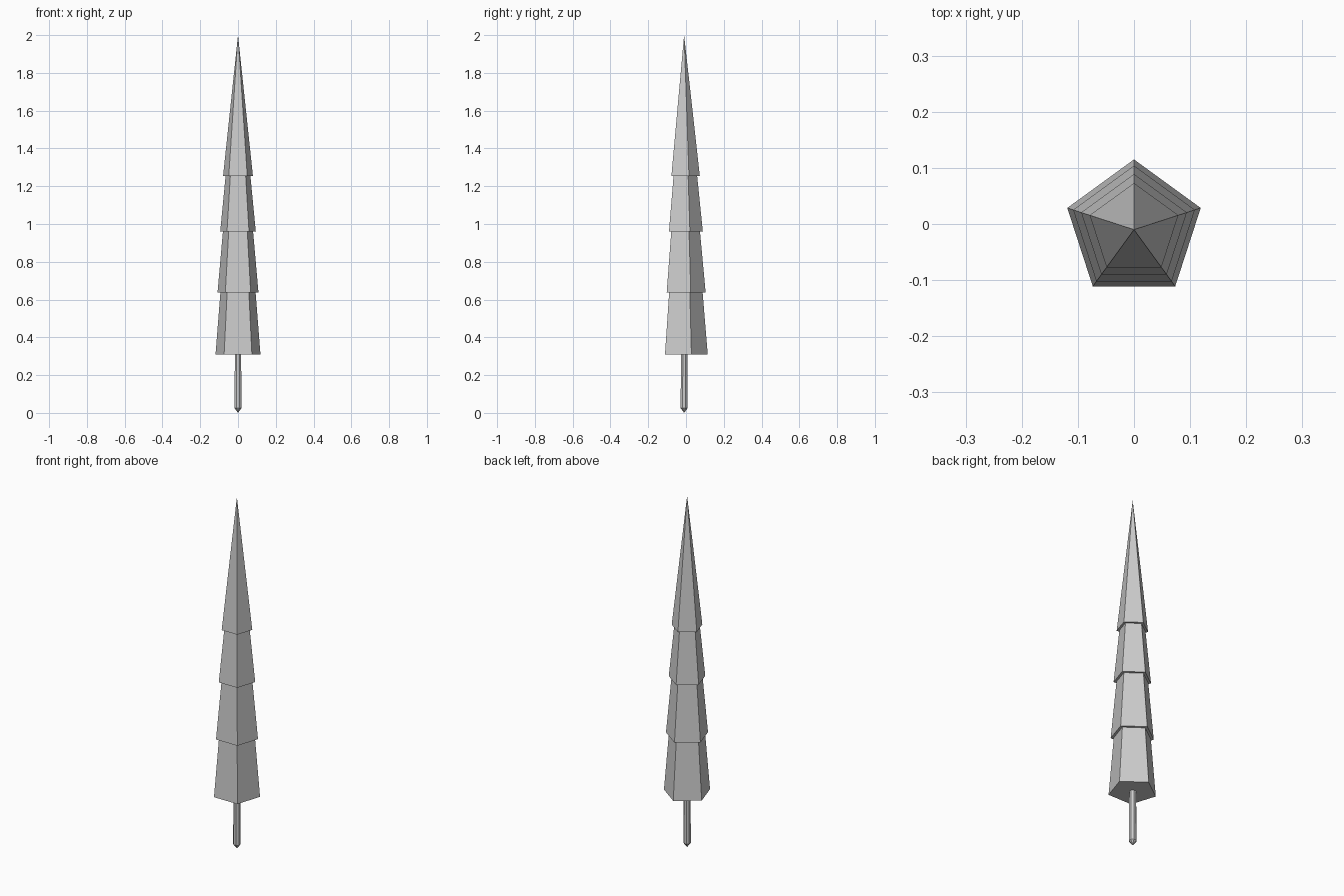
import bpy, bmesh, math

if "Cube" in bpy.data.objects:
    bpy.data.objects.remove(bpy.data.objects["Cube"])

CY = -0.01  # tree axis in y


def stacked_rings(name, rings, sides, start):
    """Lofts regular polygons through (radius, z) pairs; radius 0 makes a point."""
    bm = bmesh.new()
    loops = []
    for r, z in rings:
        n = 1 if r == 0 else sides
        loops.append([bm.verts.new((r * math.cos(start + 2 * math.pi * i / sides),
                                    CY + r * math.sin(start + 2 * math.pi * i / sides), z))
                      for i in range(n)])
    for a, b in zip(loops, loops[1:]):
        for i in range(sides):
            j = (i + 1) % sides
            quad = [a[i % len(a)], a[j % len(a)], b[j % len(b)], b[i % len(b)]]
            bm.faces.new(list(dict.fromkeys(quad)))
    for loop in (loops[0], loops[-1]):
        if len(loop) > 1:
            bm.faces.new(loop)
    bmesh.ops.recalc_face_normals(bm, faces=bm.faces)
    mesh = bpy.data.meshes.new(name)
    bm.to_mesh(mesh)
    bm.free()
    bpy.context.collection.objects.link(bpy.data.objects.new(name, mesh))


# Foliage: pentagonal tiers that overhang one another, ending in a spire
foliage = [(0.125, 0.31), (0.098, 0.637),
           (0.114, 0.637), (0.084, 0.96),
           (0.099, 0.96), (0.069, 1.255),
           (0.083, 1.255), (0, 2.0)]
stacked_rings("foliage", foliage, 5, math.pi / 2)

# Trunk: thin post with a pointed foot
stacked_rings("trunk", [(0, 0), (0.020, 0.025), (0.018, 0.31)], 8, math.pi / 8)
